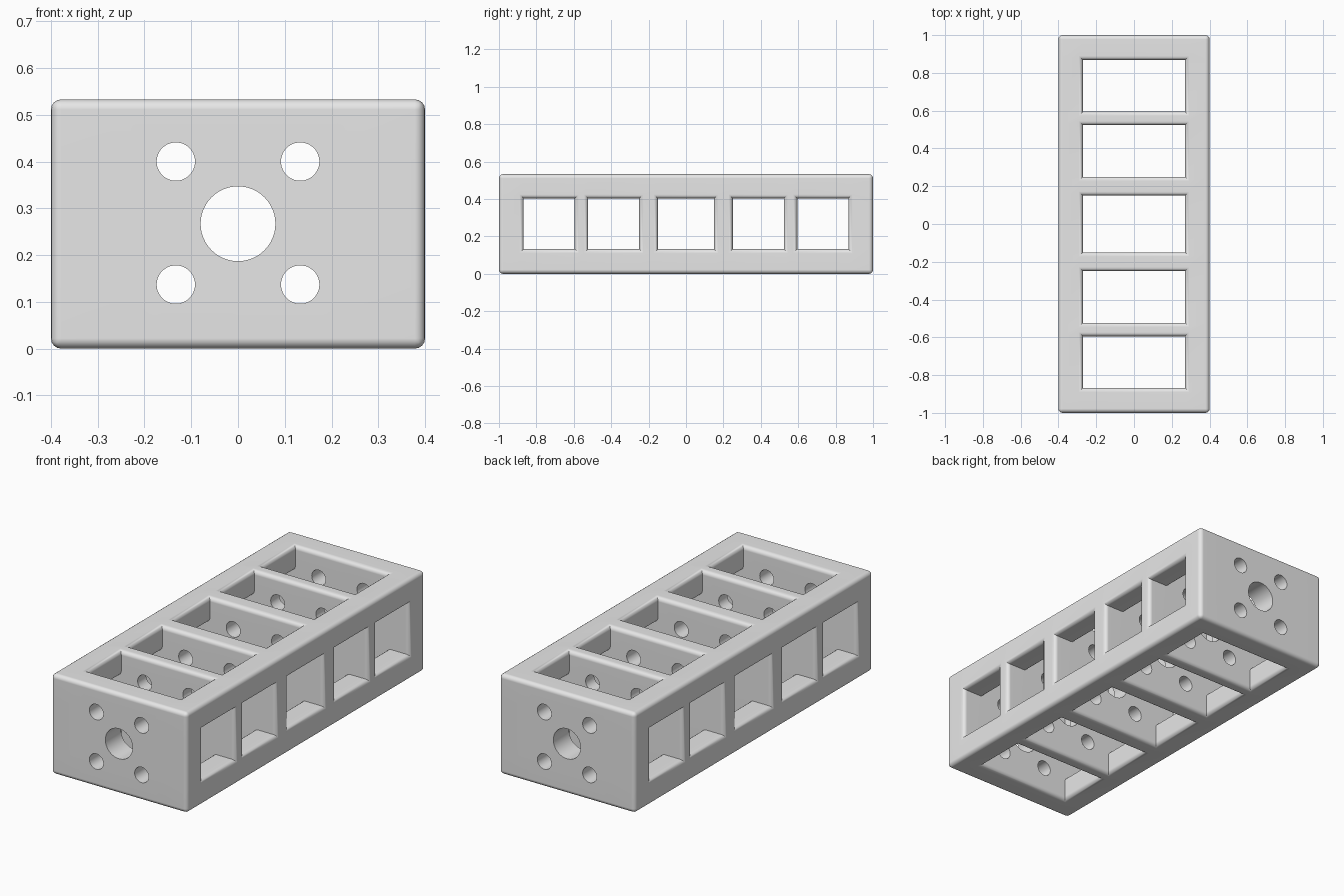
import bpy, bmesh, math
from mathutils import Matrix, Vector

if "Cube" in bpy.data.objects:
    bpy.data.objects.remove(bpy.data.objects["Cube"])

H = 0.533
XS = [-0.4, -0.27, 0.27, 0.4]
ZS = [0, 0.132, 0.403, H]
HALF_Y = [0.15, 0.25, 0.523, 0.595, 0.868, 1.0]
YS = [-y for y in reversed(HALF_Y)] + HALF_Y

grey = bpy.data.materials.new("grey")
grey.diffuse_color = (0.8, 0.8, 0.8, 1)
grey.use_nodes = True
grey.node_tree.nodes["Principled BSDF"].inputs["Base Color"].default_value = grey.diffuse_color


def filled(i, j, k):
    """Solid at end walls and dividers (even y slots) and at the four corner rails."""
    if not (0 <= i < 3 and 0 <= j < len(YS) - 1 and 0 <= k < 3):
        return False
    return j % 2 == 0 or (i != 1 and k != 1)


# Frame: outer skin of the filled cells
bm = bmesh.new()
verts = {}


def vert(idx):
    if idx not in verts:
        verts[idx] = bm.verts.new((XS[idx[0]], YS[idx[1]], ZS[idx[2]]))
    return verts[idx]


for i in range(3):
    for j in range(len(YS) - 1):
        for k in range(3):
            if not filled(i, j, k):
                continue
            for axis in range(3):
                for side in (0, 1):
                    n = [i, j, k]
                    n[axis] += 2 * side - 1
                    if filled(*n):
                        continue
                    u, v = (axis + 1) % 3, (axis + 2) % 3
                    loop = []
                    for a, b in ((0, 0), (1, 0), (1, 1), (0, 1)):
                        p = [i, j, k]
                        p[axis] += side
                        p[u] += a
                        p[v] += b
                        loop.append(vert(tuple(p)))
                    bm.faces.new(loop if side else loop[::-1])

# Round every outward edge
bm.normal_update()
edges = [e for e in bm.edges if e.is_manifold and e.is_convex and e.calc_face_angle() > 1]
bmesh.ops.bevel(bm, geom=edges, offset=0.022, segments=4, profile=0.5,
                affect='EDGES', clamp_overlap=True)
mesh = bpy.data.meshes.new("beam_frame")
bm.to_mesh(mesh)
bm.free()
frame = bpy.data.objects.new("beam_frame", mesh)
bpy.context.collection.objects.link(frame)
mesh.materials.append(grey)

# Bolt holes and centre bore, through the end walls and all dividers
bm = bmesh.new()
holes = [(0, 0.267, 0.08)] + [(x, z, 0.041) for x in (-0.133, 0.133) for z in (0.137, 0.4)]
for x, z, r in holes:
    bmesh.ops.create_cone(bm, cap_ends=True, segments=48, radius1=r, radius2=r, depth=2.4,
                          matrix=Matrix.Translation(Vector((x, 0, z))) @ Matrix.Rotation(math.pi / 2, 4, 'X'))
cut_mesh = bpy.data.meshes.new("hole_cutter")
bm.to_mesh(cut_mesh)
bm.free()
cut_mesh.materials.append(grey)
cutter = bpy.data.objects.new("hole_cutter", cut_mesh)
bpy.context.collection.objects.link(cutter)
cutter.hide_render = True

mod = frame.modifiers.new("holes", 'BOOLEAN')
mod.operation = 'DIFFERENCE'
mod.solver = 'EXACT'
mod.object = cutter
bpy.context.view_layer.objects.active = frame
frame.select_set(True)
bpy.ops.object.modifier_apply(modifier="holes")
bpy.data.objects.remove(cutter)

# Smooth shading with crisp flat faces
bpy.ops.object.shade_smooth_by_angle(angle=math.radians(35))
wn = frame.modifiers.new("flat_normals", 'WEIGHTED_NORMAL')
wn.keep_sharp = True
